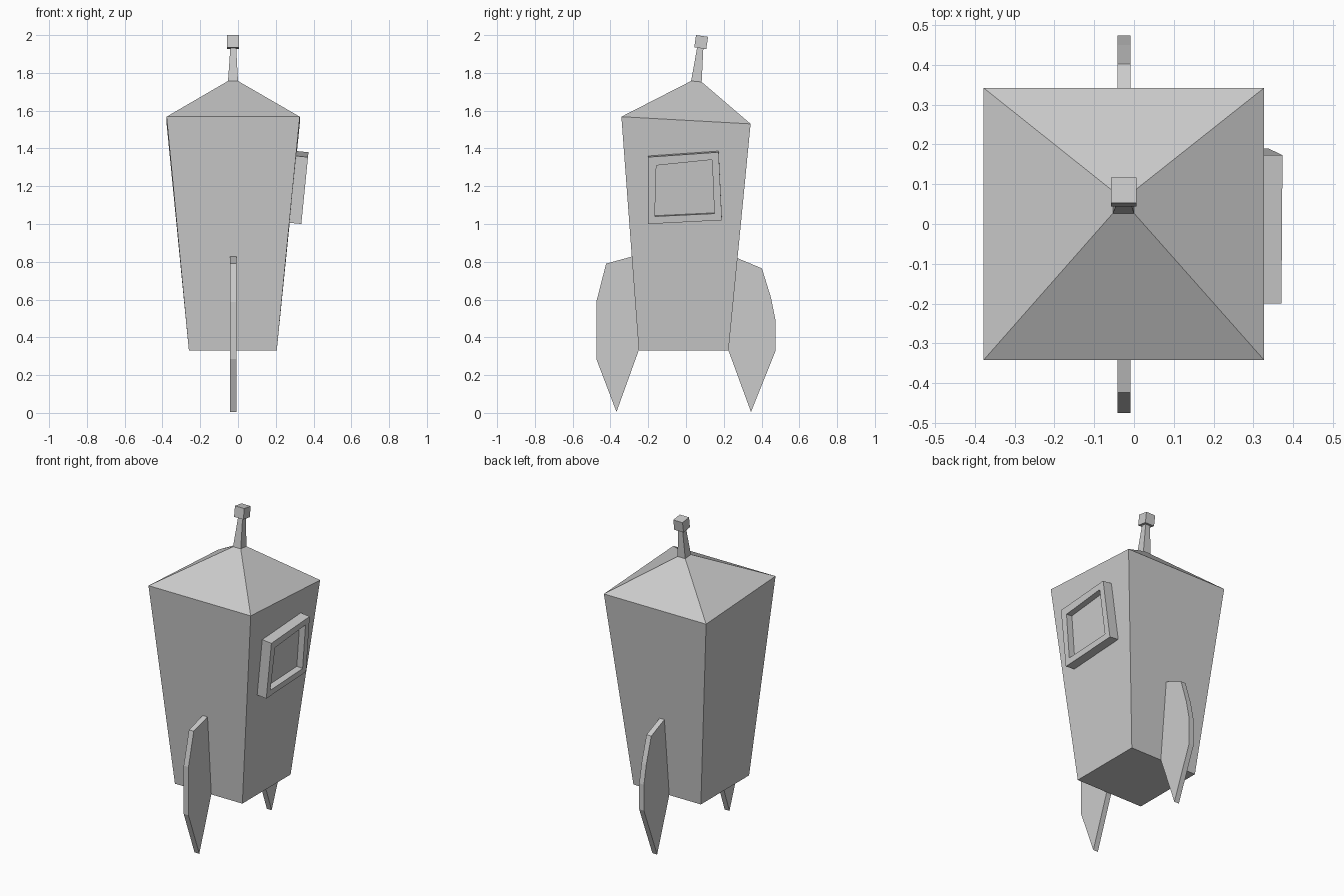
import bpy
import bmesh

if "Cube" in bpy.data.objects:
    bpy.data.objects.remove(bpy.data.objects["Cube"], do_unlink=True)

grey = bpy.data.materials.new("plain grey")
grey.use_nodes = True
colour = (0.6, 0.6, 0.6, 1)
grey.diffuse_color = colour
grey.node_tree.nodes["Principled BSDF"].inputs["Base Color"].default_value = colour


def loft(name, rings):
    """Join matching rings of points with quads and cap both ends."""
    bm = bmesh.new()
    loops = [[bm.verts.new(p) for p in ring] for ring in rings]
    for a, b in zip(loops, loops[1:]):
        for i in range(len(a)):
            j = (i + 1) % len(a)
            bm.faces.new((a[i], a[j], b[j], b[i]))
    bm.faces.new(loops[0][::-1])
    bm.faces.new(loops[-1])
    bmesh.ops.recalc_face_normals(bm, faces=bm.faces)
    mesh = bpy.data.meshes.new(name)
    bm.to_mesh(mesh)
    bm.free()
    mesh.materials.append(grey)
    obj = bpy.data.objects.new(name, mesh)
    bpy.context.collection.objects.link(obj)


def level(x0, x1, y0, y1, z_front, z_back):
    """Rectangular ring whose front and back edges may differ in height."""
    return [(x0, y0, z_front), (x1, y0, z_front), (x1, y1, z_back), (x0, y1, z_back)]


# Tapered hull, pyramid roof and antenna stem
loft("hull", [
    level(-0.26, 0.205, -0.25, 0.225, 0.33, 0.33),
    level(-0.378, 0.327, -0.342, 0.342, 1.568, 1.53),
    level(-0.053, 0.0, 0.027, 0.083, 1.757, 1.752),
    level(-0.04, -0.01, 0.06, 0.092, 1.94, 1.936),
])

# Tilted block on the antenna
loft("antenna_tip", [
    level(-0.058, 0.006, 0.044, 0.107, 1.935, 1.926),
    level(-0.058, 0.006, 0.053, 0.117, 2.0, 1.991),
])


# Window frame with a recessed pane, following the slope of the side wall
def wall_ring(outline, depth):
    return [(0.335 + 0.1 * (z - 1) - depth, y, z + 0.1 * depth) for y, z in outline]


outer = [(-0.2, 1.0), (0.19, 1.02), (0.173, 1.38), (-0.2, 1.354)]
inner = [(-0.165, 1.04), (0.15, 1.055), (0.138, 1.34), (-0.157, 1.31)]
loft("window", [wall_ring(outer, 0.08), wall_ring(outer, 0),
                wall_ring(inner, 0), wall_ring(inner, 0.04)])

# Fins: flat plates in profile, rooted inside the hull
fins = {
    "front_fin": [(-0.285, 0.828), (-0.423, 0.79), (-0.475, 0.587), (-0.475, 0.286),
                  (-0.368, 0.005), (-0.249, 0.335), (-0.22, 0.4), (-0.25, 0.8)],
    "back_fin": [(0.265, 0.822), (0.402, 0.765), (0.45, 0.61), (0.474, 0.49), (0.474, 0.328),
                 (0.344, 0.005), (0.223, 0.335), (0.2, 0.4), (0.23, 0.8)],
}
for name, outline in fins.items():
    loft(name, [[(x, y, z) for y, z in outline] for x in (-0.042, -0.009)])
